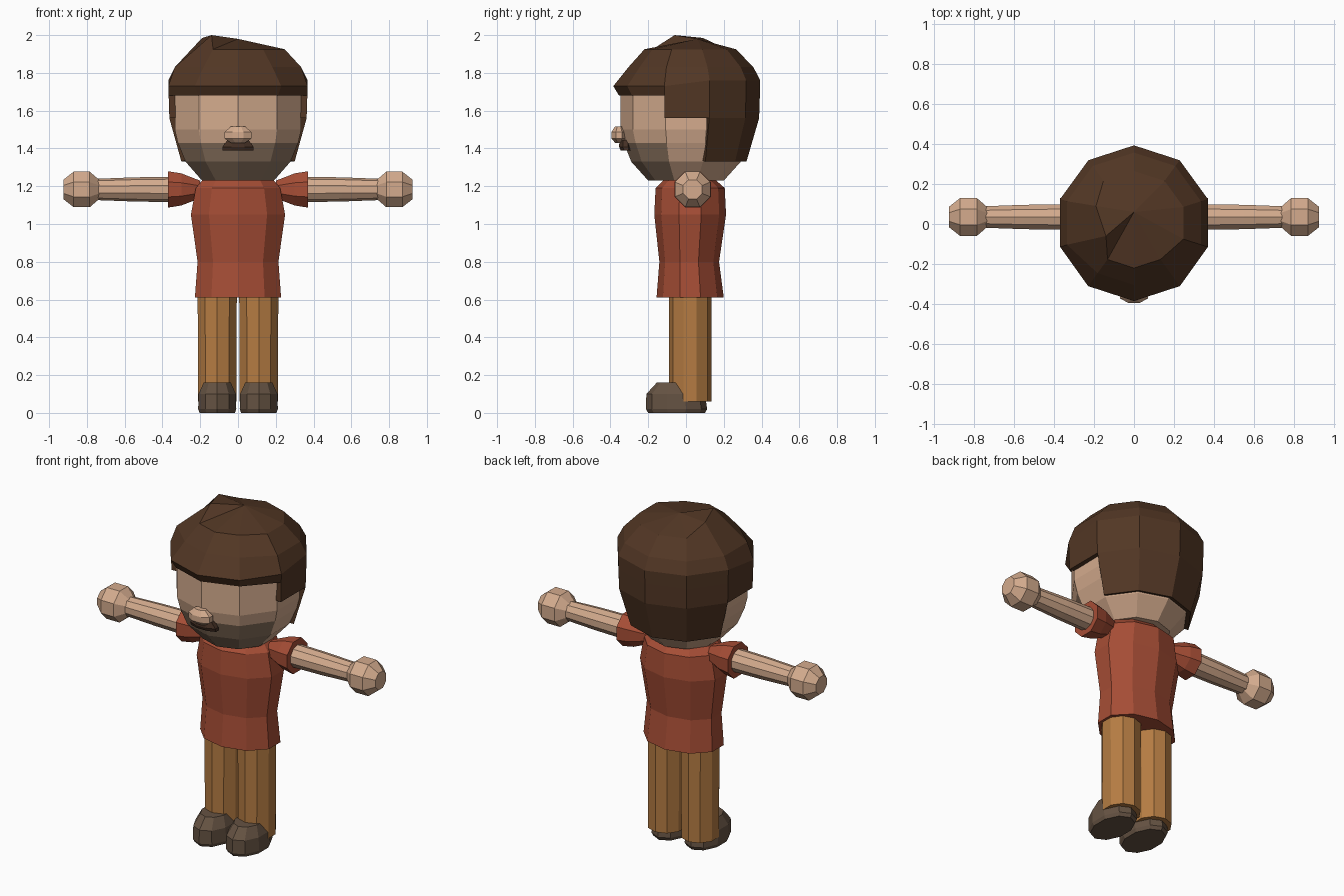
import bpy, bmesh, math
from mathutils import Vector, Matrix

if "Cube" in bpy.data.objects:
    bpy.data.objects.remove(bpy.data.objects["Cube"])


def material(name, rgb):
    m = bpy.data.materials.new(name)
    m.diffuse_color = (*rgb, 1)
    m.use_nodes = True
    m.node_tree.nodes["Principled BSDF"].inputs["Base Color"].default_value = m.diffuse_color
    return m


SKIN = material("skin", (0.66, 0.41, 0.27))
STUBBLE = material("stubble", (0.27, 0.18, 0.12))
SHIRT = material("red_shirt", (0.38, 0.075, 0.036))
PANTS = material("tan_trousers", (0.46, 0.20, 0.055))
HAIR = material("brown_hair", (0.085, 0.038, 0.018))
MOUSTACHE = material("dark_hair", (0.06, 0.03, 0.018))
SHOE = material("brown_leather", (0.13, 0.085, 0.055))


def finish(name, bm, mats, recalc=True):
    if recalc:
        bmesh.ops.recalc_face_normals(bm, faces=bm.faces)
    me = bpy.data.meshes.new(name)
    bm.to_mesh(me)
    bm.free()
    for m in mats:
        me.materials.append(m)
    ob = bpy.data.objects.new(name, me)
    bpy.context.collection.objects.link(ob)
    return ob


def loft(name, rings, mats, n=10, phase=-90, matrix=None, rule=None):
    """Stack elliptical rings (z, rx, ry, centre y) into a closed flat-sided part."""
    bm = bmesh.new()
    loops = []
    for z, rx, ry, cy in rings:
        angles = [math.radians(phase + 360 * k / n) for k in range(n)]
        loops.append([bm.verts.new((rx * math.cos(a), cy + ry * math.sin(a), z)) for a in angles])
    for lo, hi in zip(loops, loops[1:]):
        for k in range(n):
            j = (k + 1) % n
            bm.faces.new((lo[k], lo[j], hi[j], hi[k]))
    bm.faces.new(loops[0][::-1])
    bm.faces.new(loops[-1])
    if rule:
        for f in bm.faces:
            f.material_index = rule(f.calc_center_median())
    if matrix:
        bm.transform(matrix)
    return finish(name, bm, mats)


# Head with a stubble-coloured jaw on the front faces
loft("head", [(1.23, 0.20, 0.20, 0), (1.33, 0.292, 0.29, 0), (1.43, 0.335, 0.33, 0),
              (1.50, 0.352, 0.348, 0), (1.72, 0.352, 0.348, 0), (1.85, 0.25, 0.25, 0)],
     [SKIN, STUBBLE], rule=lambda c: int(c.z < 1.43 and c.y < -0.08))
loft("neck", [(1.18, 0.15, 0.14, 0.02), (1.26, 0.15, 0.14, 0.02)], [SKIN])

# Nose and moustache
loft("nose", [(1.43, 0.04, 0.022, -0.355), (1.452, 0.076, 0.043, -0.355),
              (1.487, 0.076, 0.043, -0.355), (1.517, 0.04, 0.022, -0.355)], [SKIN], n=8, phase=22.5)
loft("moustache", [(1.388, 0.09, 0.032, -0.315), (1.408, 0.09, 0.037, -0.32),
                   (1.445, 0.06, 0.035, -0.32)], [MOUSTACHE], n=8, phase=22.5)


# Hair shell: long at the back, short at the sides, brimmed fringe at the front
def hair():
    bm = bmesh.new()
    levels = [1.33, 1.56, 1.68, 1.73, 1.83, 1.925]
    radii = [0.315, 0.382, 0.386, 0.388, 0.352, 0.26]
    front = [0.315, 0.36, 0.36, 0.39, 0.31, 0.225]
    loops = []
    for i, z in enumerate(levels):
        loop = []
        for k in range(10):
            a = math.radians(-90 + 36 * k)
            r = (front if k in (0, 1, 9) else radii)[i]
            dz = 0.03 if i == 3 and 3 <= k <= 7 else 0
            loop.append(bm.verts.new((r * math.cos(a), 0.005 + r * math.sin(a), z + dz)))
        loops.append(loop)
    # Raised tuft on one side of the crown
    loops[-1][8].co = (-0.14, -0.06, 2.0)
    loops[-1][7].co = (-0.19, 0.09, 1.985)
    crown = bm.verts.new((0, 0.06, 1.98))
    for k in range(10):
        j = (k + 1) % 10
        start = 2 if k in (0, 1, 8, 9) else 1 if k in (2, 7) else 0
        for lo, hi in list(zip(loops, loops[1:]))[start:]:
            bm.faces.new((lo[k], lo[j], hi[j], hi[k]))
        bm.faces.new((loops[-1][k], loops[-1][j], crown))
    loose = [v for v in bm.verts if not v.link_faces]
    bmesh.ops.delete(bm, geom=loose, context='VERTS')
    ob = finish("hair", bm, [HAIR], recalc=False)
    thick = ob.modifiers.new("thickness", 'SOLIDIFY')
    thick.thickness = 0.045
    thick.offset = -1


hair()

# Shirt body
loft("shirt", [(0.61, 0.24, 0.178, 0.022), (0.80, 0.225, 0.158, 0.017), (1.05, 0.262, 0.19, 0.022),
               (1.19, 0.235, 0.183, 0.022), (1.23, 0.20, 0.14, 0.02)], [SHIRT])

# Paired limbs
for side, s in (("right", -1), ("left", 1)):
    arm = Matrix.Translation((0, 0.035, 1.183)) @ Matrix.Rotation(s * math.pi / 2, 4, 'Y')
    leg = Matrix.Translation((s * 0.11, 0, 0))

    def tube(name, pts, mat, n):
        loft(side + "_" + name, [(x, r, r, 0) for x, r in pts], [mat], n=n,
             phase=-90 + 180 / n, matrix=arm)

    tube("sleeve", [(0.20, 0.05), (0.30, 0.092), (0.37, 0.104)], SHIRT, 8)
    tube("arm", [(0.30, 0.068), (0.55, 0.064), (0.76, 0.056)], SKIN, 10)
    tube("hand", [(0.735, 0.055), (0.785, 0.102), (0.87, 0.102), (0.925, 0.055)], SKIN, 8)
    loft(side + "_trouser_leg", [(0.06, 0.106, 0.112, 0.022), (0.64, 0.109, 0.112, 0.022)],
         [PANTS], matrix=leg)
    loft(side + "_shoe", [(0, 0.098, 0.15, -0.05), (0.02, 0.106, 0.162, -0.05),
                          (0.10, 0.104, 0.155, -0.055), (0.16, 0.076, 0.105, -0.05)],
         [SHOE], matrix=leg)
